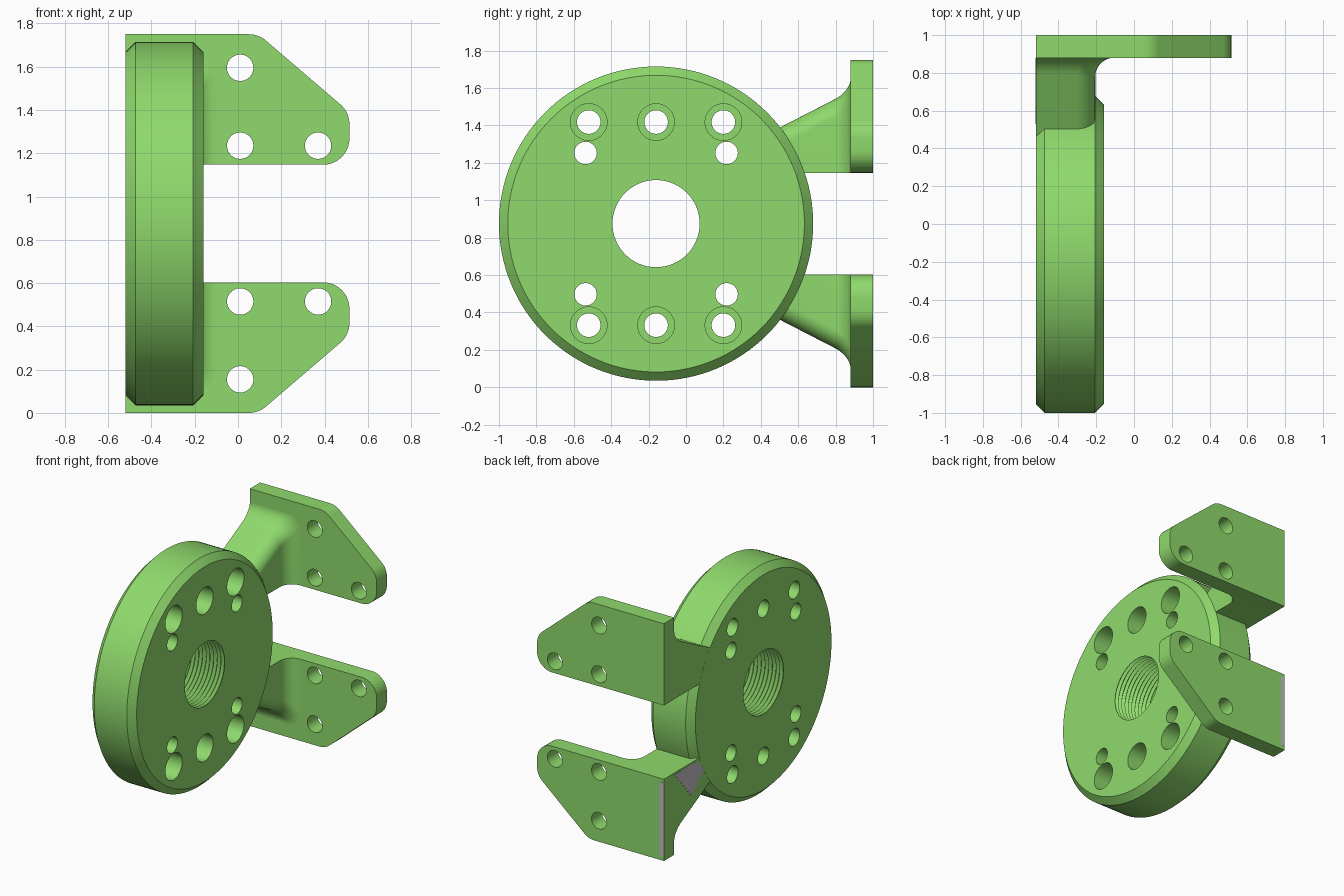
import bpy, bmesh, math
from mathutils import Vector

if "Cube" in bpy.data.objects:
    bpy.data.objects.remove(bpy.data.objects["Cube"])


def make_material(name, rgb):
    m = bpy.data.materials.new(name)
    m.use_nodes = True
    m.diffuse_color = (*rgb, 1)
    m.node_tree.nodes["Principled BSDF"].inputs["Base Color"].default_value = (*rgb, 1)
    return m


GREEN = make_material("green", (0.275, 0.7, 0.15))
GREY = make_material("grey", (0.55, 0.52, 0.55))

HEIGHT = 1.75           # overall height, brackets mirror about half of it
CY, CZ = -0.16, 0.875   # disc centre
X0, X1 = -0.52, -0.16   # disc faces


def loft(bm, loops):
    """Skin a row of equal-length point loops and cap both ends."""
    rows = [[bm.verts.new(p) for p in loop] for loop in loops]
    n = len(rows[0])
    for a, b in zip(rows, rows[1:]):
        for i in range(n):
            j = (i + 1) % n
            bm.faces.new((a[i], a[j], b[j], b[i]))
    bm.faces.new(rows[0])
    bm.faces.new(rows[-1])


def lathe(bm, profile, axis, c, seg=40):
    """Revolve (position, radius) pairs about a line along x or y."""
    loops = []
    for p, r in profile:
        ring = []
        for i in range(seg):
            t = math.tau * i / seg
            u, v = c[0] + r * math.cos(t), c[1] + r * math.sin(t)
            ring.append((p, u, v) if axis == "x" else (u, p, v))
        loops.append(ring)
    loft(bm, loops)


def finish(bm, name, mat=GREEN):
    bmesh.ops.recalc_face_normals(bm, faces=bm.faces)
    mesh = bpy.data.meshes.new(name)
    bm.to_mesh(mesh)
    bm.free()
    mesh.materials.append(mat)
    ob = bpy.data.objects.new(name, mesh)
    bpy.context.collection.objects.link(ob)
    return ob


def activate(ob):
    bpy.ops.object.select_all(action="DESELECT")
    ob.select_set(True)
    bpy.context.view_layer.objects.active = ob


def cut(ob, cutter):
    cutter.hide_render = True
    mod = ob.modifiers.new("holes", "BOOLEAN")
    mod.operation, mod.solver, mod.object = "DIFFERENCE", "EXACT", cutter
    activate(ob)
    bpy.ops.object.modifier_apply(modifier=mod.name)
    bpy.data.objects.remove(cutter)


def smooth(ob):
    activate(ob)
    bpy.ops.object.shade_smooth_by_angle(angle=math.radians(30))


def rounded(corners, steps=8):
    """Round polygon corners given as (x, z, radius)."""
    out = []
    for i, (x, z, r) in enumerate(corners):
        p = Vector((x, z))
        if r == 0:
            out.append(p)
            continue
        a = (Vector(corners[i - 1][:2]) - p).normalized()
        b = (Vector(corners[(i + 1) % len(corners)][:2]) - p).normalized()
        half = a.angle(b) / 2
        centre = p + (a + b).normalized() * r / math.sin(half)
        start = p + a * r / math.tan(half) - centre
        end = p + b * r / math.tan(half) - centre
        for k in range(steps + 1):
            out.append(centre + start.lerp(end, k / steps).normalized() * r)
    return out


# Chamfered disc
bm = bmesh.new()
CH, R = 0.047, 0.84
lathe(bm, [(X0, R - CH), (X0 + CH, R), (X1 - CH, R), (X1, R - CH)], "x", (CY, CZ), 128)
disc = finish(bm, "disc")

# Disc cutters: threaded bore, counterbored bolt holes, dowel holes
bm = bmesh.new()
TEETH = 12
pitch = (X1 - X0) / TEETH
thread = [(X0 - 0.02, 0.233)]
for i in range(TEETH):
    thread += [(X0 + pitch * i, 0.233), (X0 + pitch * (i + 0.5), 0.252)]
thread += [(X1, 0.233), (X1 + 0.02, 0.233)]
lathe(bm, thread, "x", (CY, CZ), 64)
for side in (1, -1):
    for y in (-0.52, -0.16, 0.2):
        lathe(bm, [(X0 - 0.02, 0.063), (-0.36, 0.063), (-0.36, 0.098), (X1 + 0.02, 0.098)],
              "x", (y, CZ + side * 0.543))
    for y in (-0.537, 0.217):
        lathe(bm, [(X0 - 0.02, 0.06), (X1 + 0.02, 0.06)], "x", (y, CZ + side * 0.378))
cut(disc, finish(bm, "disc_cutter"))
smooth(disc)

# Brackets: drawn for the lower one, flipped in z for the upper one
TOP = 0.603
PLATE = rounded([(X0, 0, 0), (0.095, 0, 0.12), (0.515, 0.36, 0.12),
                 (0.515, TOP, 0.12), (X0, TOP, 0)])


def gusset_section(y):
    """Arm cross-section that flares into the plate."""
    f = max(0, min(1, (y - 0.78) / 0.1))
    g = max(0, min(1, (y - 0.80) / 0.08))
    x = -0.205 + 0.1 * (1 - math.sqrt(1 - f * f))
    z = 0.362 - 0.515 * (y - 0.5) - 0.064 * (1 - math.sqrt(1 - g * g))
    return rounded([(X0 + 0.0004, TOP, 0), (X0 + 0.0004, z, 0), (x, z, 0.1), (x, TOP, 0)])


for label, flip in (("lower", False), ("upper", True)):
    fz = (lambda z: HEIGHT - z) if flip else (lambda z: z)

    # Mounting plate with three holes
    bm = bmesh.new()
    loft(bm, [[(p.x, y, fz(p.y)) for p in PLATE] for y in (0.88, 1.0)])
    plate = finish(bm, label + "_plate")
    bm = bmesh.new()
    for x, z in ((0.01, 0.155), (0.01, 0.515), (0.37, 0.515)):
        lathe(bm, [(0.8, 0.061), (1.1, 0.061)], "y", (x, fz(z)))
    cut(plate, finish(bm, "plate_cutter"))
    smooth(plate)

    # Arm joining the disc to the plate
    ys = [0.45, 0.6, 0.78] + [0.78 + 0.1 * math.sin(math.pi / 2 * k / 10) for k in range(1, 11)]
    ys.append(0.9)
    bm = bmesh.new()
    loft(bm, [[(p.x, y, fz(p.y)) for p in gusset_section(y)] for y in ys])
    smooth(finish(bm, label + "_arm"))

# Grey patches on the lower bracket
bm = bmesh.new()
loft(bm, [[(X0, y, 0.03), (-0.485, y, 0.03), (-0.485, y, 0.575), (X0, y, 0.575)]
          for y in (0.999, 1.001)])
finish(bm, "back_strip", GREY)
bm = bmesh.new()
loft(bm, [[(x, 0.88, 0.59), (x, 0.62, 0.59), (x, 0.53, 0.5), (x, 0.68, 0.36)]
          for x in (X0 - 0.001, X0 + 0.002)])
finish(bm, "arm_patch", GREY)
